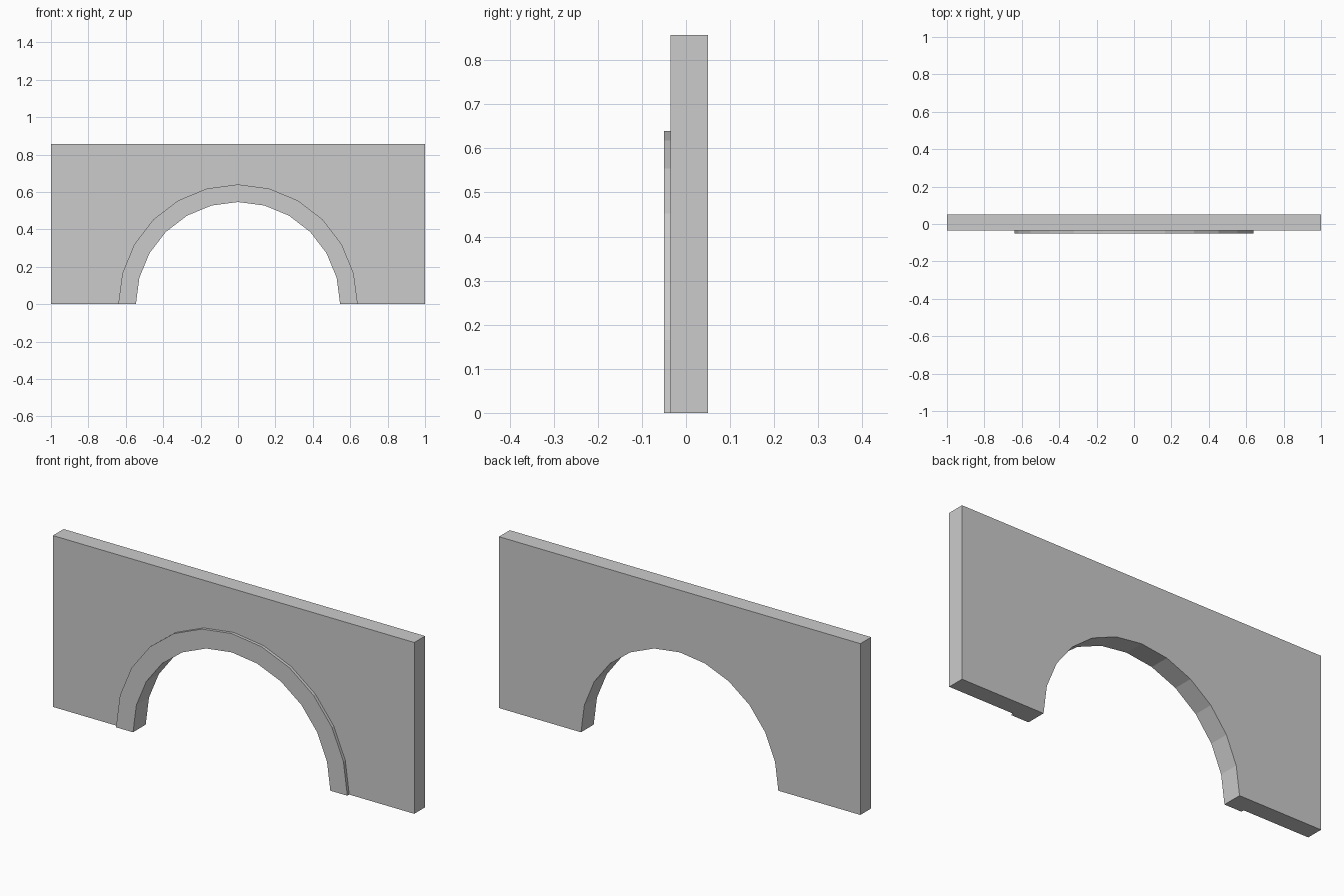
import bpy, bmesh, math

if "Cube" in bpy.data.objects:
    bpy.data.objects.remove(bpy.data.objects["Cube"])

INNER, OUTER, HEIGHT = 0.546, 0.64, 0.857
Y_TRIM, Y_WALL, Y_BACK = -0.05, -0.035, 0.05
SEGMENTS = 12


def arc(radius):
    """Half circle points from right to left."""
    return [(radius * math.cos(math.pi * i / SEGMENTS),
             radius * math.sin(math.pi * i / SEGMENTS)) for i in range(SEGMENTS + 1)]


def extruded_profile(name, profile, y0, y1):
    """Solid made by extruding an x-z outline along y."""
    bm = bmesh.new()
    face = bm.faces.new([bm.verts.new((x, y0, z)) for x, z in profile])
    result = bmesh.ops.extrude_face_region(bm, geom=[face], use_keep_orig=True)
    moved = [g for g in result["geom"] if isinstance(g, bmesh.types.BMVert)]
    bmesh.ops.translate(bm, verts=moved, vec=(0, y1 - y0, 0))
    bmesh.ops.recalc_face_normals(bm, faces=bm.faces[:])
    mesh = bpy.data.meshes.new(name)
    bm.to_mesh(mesh)
    bm.free()
    obj = bpy.data.objects.new(name, mesh)
    bpy.context.collection.objects.link(obj)
    return obj


# Wall slab with the arched opening
corners = [(-1, 0), (-1, HEIGHT), (1, HEIGHT), (1, 0)]
extruded_profile("arch_wall", corners + arc(INNER), Y_WALL, Y_BACK)

# Raised trim around the opening on the front
extruded_profile("arch_trim", arc(OUTER) + arc(INNER)[::-1], Y_TRIM, Y_WALL)
